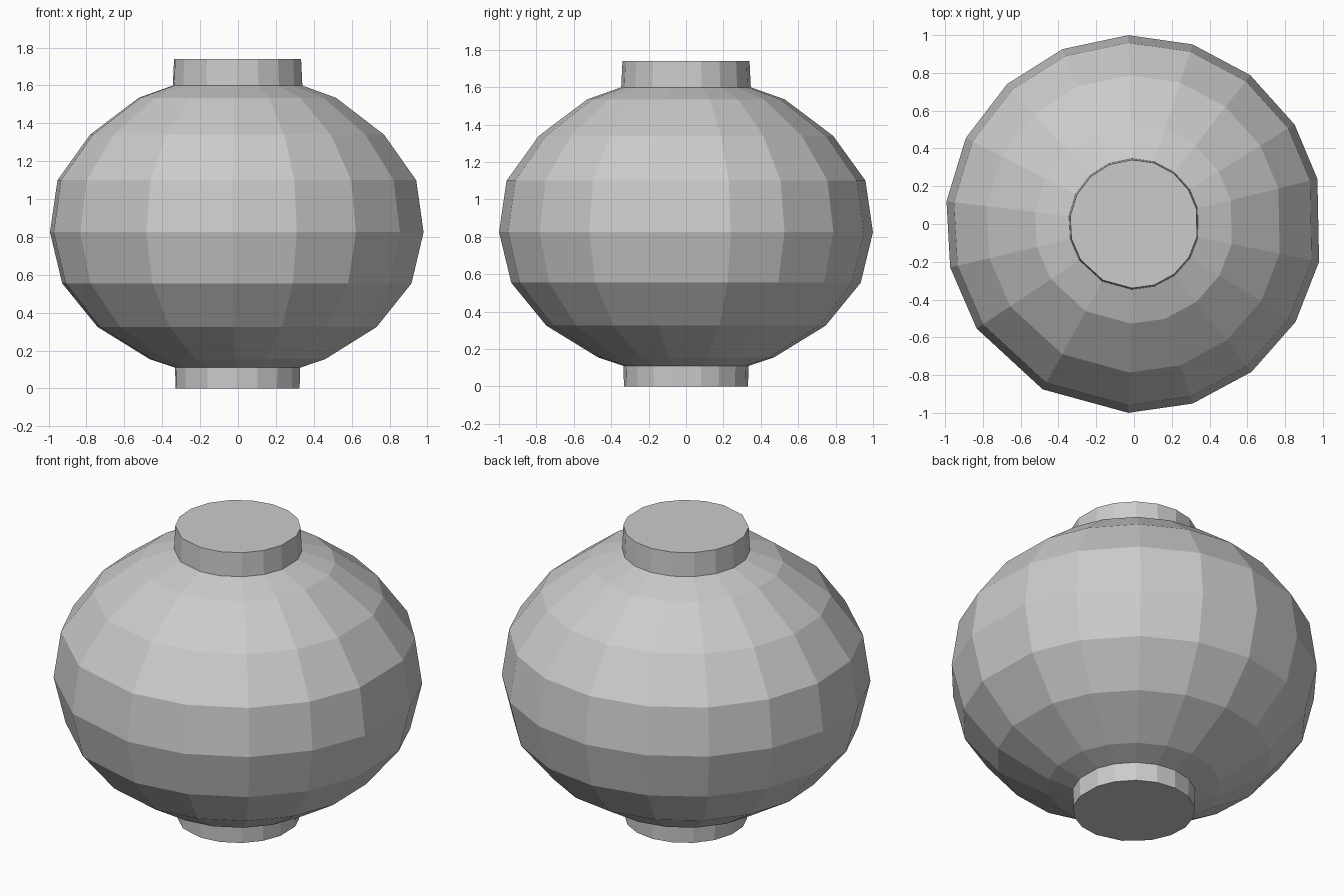
import bpy, bmesh
from math import cos, sin, radians

if "Cube" in bpy.data.objects:
    bpy.data.objects.remove(bpy.data.objects["Cube"])

# Slightly irregular rib directions, counter-clockwise, shared by all parts
ANGLES = [-11.5, 13.8, 31.8, 52, 72, 91.8, 112.2, 132.2, 152.9, 173.1,
          193.3, 213.6, 241.1, 268.3, 288.1, 308.5, 328.8]


def lathe(name, profile):
    """Capped, flat-shaded solid from (radius, height) rings."""
    bm = bmesh.new()
    rings = [[bm.verts.new((r * cos(radians(a)), r * sin(radians(a)), z))
              for a in ANGLES] for r, z in profile]
    n = len(ANGLES)
    for low, high in zip(rings, rings[1:]):
        for i in range(n):
            j = (i + 1) % n
            bm.faces.new((low[i], low[j], high[j], high[i]))
    bm.faces.new(rings[0][::-1])
    bm.faces.new(rings[-1])
    bmesh.ops.recalc_face_normals(bm, faces=bm.faces)
    mesh = bpy.data.meshes.new(name)
    bm.to_mesh(mesh)
    bm.free()
    obj = bpy.data.objects.new(name, mesh)
    bpy.context.collection.objects.link(obj)
    return obj


# Round paper shade
lathe("lantern_body", [(0.335, 0.11), (0.47, 0.155), (0.747, 0.325),
                       (0.935, 0.555), (1.0, 0.825), (0.96, 1.10),
                       (0.787, 1.34), (0.528, 1.535), (0.345, 1.60)])

# Collars at both ends
lathe("bottom_collar", [(0.332, 0.0), (0.335, 0.115)])
lathe("top_collar", [(0.347, 1.595), (0.34, 1.74)])
